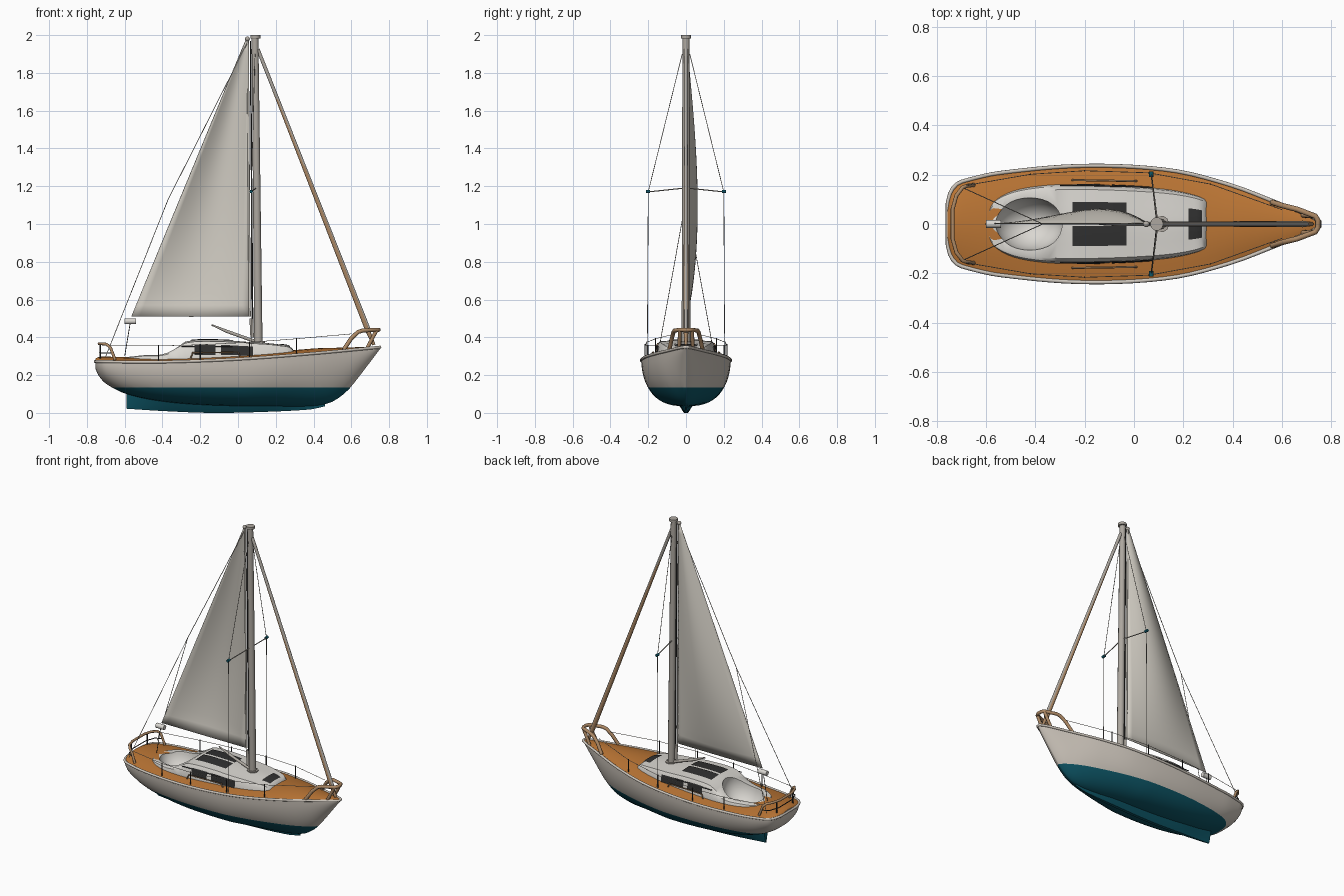
import bpy, bmesh, math
from mathutils import Vector

if "Cube" in bpy.data.objects:
    bpy.data.objects.remove(bpy.data.objects["Cube"])


def mat(name, r, g, b):
    m = bpy.data.materials.new(name)
    m.diffuse_color = (r, g, b, 1)
    m.use_nodes = True
    m.node_tree.nodes["Principled BSDF"].inputs["Base Color"].default_value = m.diffuse_color
    return m


HULL = mat("hull_offwhite", .60, .55, .49)
TEAL = mat("bottom_teal", .004, .09, .13)
DECK = mat("deck_wood", .50, .18, .035)
CABIN = mat("cabin_white", .70, .68, .64)
SAIL = mat("sail_cloth", .62, .59, .53)
GREY = mat("mast_grey", .42, .39, .35)
TAN = mat("rail_tan", .42, .25, .13)
DARK = mat("window_dark", .03, .03, .03)
BODY = [HULL, TEAL, DECK, CABIN]


def interp(table, x):
    """Smooth (Hermite) lookup of y in a table of (x, y)."""
    x = min(max(x, table[0][0]), table[-1][0])
    n = len(table)
    i = max(j for j in range(n - 1) if table[j][0] <= x)

    def slope(j):
        a, b = table[max(j - 1, 0)], table[min(j + 1, n - 1)]
        return (b[1] - a[1]) / (b[0] - a[0])
    (x0, y0), (x1, y1) = table[i], table[i + 1]
    h = x1 - x0
    t = (x - x0) / h
    return ((2*t**3 - 3*t*t + 1) * y0 + (t**3 - 2*t*t + t) * h * slope(i)
            + (3*t*t - 2*t**3) * y1 + (t**3 - t*t) * h * slope(i + 1))


def spaced(a, b, n):
    return [a + (b - a) * (1 - math.cos(math.pi * i / n)) / 2 for i in range(n + 1)]


def make(name, bm, mats):
    me = bpy.data.meshes.new(name)
    bm.to_mesh(me)
    bm.free()
    for m in mats:
        me.materials.append(m)
    ob = bpy.data.objects.new(name, me)
    bpy.context.collection.objects.link(ob)
    return ob


def activate(ob):
    bpy.ops.object.select_all(action='DESELECT')
    ob.select_set(True)
    bpy.context.view_layer.objects.active = ob


def smooth(ob, deg=40):
    activate(ob)
    bpy.ops.object.shade_smooth_by_angle(angle=math.radians(deg))


def loft(rows, closed=True):
    """Skin rows of points; closed rows get end caps."""
    bm = bmesh.new()
    vs = [[bm.verts.new(p) for p in r] for r in rows]
    n = len(rows[0])
    for a, b in zip(vs, vs[1:]):
        for j in range(n if closed else n - 1):
            k = (j + 1) % n
            bm.faces.new((a[j], a[k], b[k], b[j]))
    if closed:
        bm.faces.new(vs[0])
        bm.faces.new(vs[-1])
    bmesh.ops.recalc_face_normals(bm, faces=bm.faces)
    return bm


def rod(name, pts, r, m, radii=None, cyclic=False):
    cu = bpy.data.curves.new(name, 'CURVE')
    cu.dimensions = '3D'
    cu.bevel_depth = r
    cu.bevel_resolution = 3
    cu.use_fill_caps = True
    sp = cu.splines.new('POLY')
    sp.points.add(len(pts) - 1)
    for i, p in enumerate(pts):
        sp.points[i].co = (*p, 1)
        sp.points[i].radius = radii[i] if radii else 1
    sp.use_cyclic_u = cyclic
    sp.use_smooth = True
    cu.materials.append(m)
    ob = bpy.data.objects.new(name, cu)
    bpy.context.collection.objects.link(ob)
    return ob


def flip(pts):
    return [(x, -y, z) for x, y, z in pts]


def both(name, pts, r, m):
    rod(name + "_left", pts, r, m)
    rod(name + "_right", flip(pts), r, m)


# Hull lines: half beam, sheer height and bottom height along x
BEAM = [(-.755, .085), (-.745, .125), (-.72, .16), (-.68, .177), (-.545, .207), (-.2, .236),
        (.146, .218), (.39, .158), (.59, .082), (.715, .032), (.752, .010)]
SHEER = [(-.755, .272), (-.4, .27), (0, .285), (.4, .315), (.752, .348)]
BOTTOM = [(-.755, .235), (-.74, .20), (-.70, .155), (-.59, .10), (-.4, .06), (-.15, .04),
          (.15, .035), (.38, .035), (.49, .055), (.56, .10), (.60, .14), (.752, .338)]

rows = []
for x in spaced(-.755, .752, 56):
    b, d, k = (interp(t, x) for t in (BEAM, SHEER, BOTTOM))
    e = .35 + .4 * min(max((x - .05) / .6, 0), 1)
    side = [(b * (1 - (1 - s) ** 2) ** e, k + (d - k) * s) for s in ((j / 14) ** 2 for j in range(1, 15))]
    camber = .026 * min(1, b / .15)
    top = [(b * c, d + camber * (1 - c * c)) for c in (.75, .5, .25, 0, -.25, -.5, -.75)]
    ring = [(0, k)] + side + top + [(-y, z) for y, z in reversed(side)]
    rows.append([(x, y, z) for y, z in ring])
bm = loft(rows)
bmesh.ops.bisect_plane(bm, geom=bm.verts[:] + bm.edges[:] + bm.faces[:],
                       plane_co=(0, 0, .135), plane_no=(0, 0, 1))
for f in bm.faces:
    c = f.calc_center_median()
    f.material_index = 1 if c.z < .135 else 2 if f.normal.z > .6 else 0
hull = make("hull", bm, BODY)

# Keel fin under the hull, ending in a straight rudder edge
KEEL = [(-.59, .022), (-.4, .010), (-.15, 0), (.1, .004), (.38, .018), (.46, .035)]
rows = []
for x in spaced(-.59, .46, 24):
    z, w = interp(KEEL, x), min(1, .3 + (x + .59) * 3, .15 + (.46 - x) * 3)
    half = [(.010 * w, z), (.016 * w, z + .008), (.035 * w, .038 + z * .5), (.07 * w, .105)]
    rows.append([(x, y, h) for y, h in half + [(-y, h) for y, h in reversed(half)]])
smooth(make("keel", loft(rows), [TEAL]))

# Cabin trunk with low cockpit coaming behind it
CAB_W = [(-.59, .05), (-.57, .09), (-.5, .13), (-.4, .152), (-.27, .161), (-.1, .158),
         (.05, .15), (.15, .14), (.22, .127), (.28, .108), (.31, .085)]
CAB_Z = [(-.59, .295), (-.5, .307), (-.40, .312), (-.33, .345), (-.27, .380), (-.1, .386),
         (.05, .376), (.15, .370), (.22, .362), (.28, .348), (.31, .305)]


def section(x):
    w, t = interp(CAB_W, x), interp(CAB_Z, x)
    h = t - .285
    return [(w, .24), (w, .285), (.955 * w, t - .3 * h), (.87 * w, t - .08 * h),
            (.5 * w, t - .01), (.5 * w * .5, t - .003), (0, t)] if h < .02 else \
           [(w, .24), (w, .285), (.955 * w, t - .3 * h), (.87 * w, t - .08 * h),
            (.5 * w, t - .004), (.25 * w, t - .001), (0, t)]


rows = []
for x in spaced(-.59, .31, 40):
    h = section(x)
    rows.append([(x, y, z) for y, z in h + [(-y, z) for y, z in reversed(h[:-1])]])
bm = loft(rows)
for f in bm.faces:
    f.material_index = 3
cabin = make("cabin", bm, BODY)

# Cockpit well cut through coaming and deck
bm = bmesh.new()
bmesh.ops.create_uvsphere(bm, u_segments=32, v_segments=20, radius=1)
for v in bm.verts:
    v.co = Vector((v.co.x * .14 - .425, v.co.y * .108, v.co.z * .14 + .33))
for f in bm.faces:
    f.material_index = 3
cutter = make("cockpit_cutter", bm, BODY)
cutter.hide_render = True
for ob in (hull, cabin):
    md = ob.modifiers.new("cockpit", 'BOOLEAN')
    md.operation = 'DIFFERENCE'
    md.solver = 'EXACT'
    md.object = cutter
    activate(ob)
    bpy.ops.object.modifier_apply(modifier="cockpit")
    smooth(ob)
bpy.data.objects.remove(cutter)


# Windows and hatches: thin patches following the cabin surface
def patch(name, x0, x1, t0, t1, sides=(1, -1)):
    for s in sides:
        rows = []
        for i in range(9):
            x = x0 + (x1 - x0) * i / 8
            sec, row = section(x), []
            for j in range(7):
                t = t0 + (t1 - t0) * j / 6
                k = min(int(t), 5)
                p = Vector(sec[k]).lerp(Vector(sec[k + 1]), t - k)
                d = Vector(sec[k + 1]) - Vector(sec[k])
                p += Vector((d.y, -d.x)).normalized() * .004
                row.append((x, s * p.x, p.y))
            rows.append(row)
        make(name, loft(rows, False), [DARK])


patch("aft_side_window", -.23, -.12, 1.3, 2.1)
patch("fore_side_window", -.09, .08, 1.3, 2.1)
patch("roof_hatch", -.25, -.03, 3.85, 5.8)
patch("front_window", .22, .275, 4, 6)

# Gunwale and handrails
xs = spaced(-.755, .752, 40)
edge = [(x, interp(BEAM, x), interp(SHEER, x)) for x in xs]
rod("gunwale", edge + flip(reversed(edge)), .008, HULL, cyclic=True)
both("cabin_handrail", [(-.25, .178, .29), (-.24, .178, .318), (0, .174, .322), (.01, .174, .30)], .004, TAN)
both("roof_rail", [(-.3, .157, .352), (-.03, .152, .352)], .003, DARK)

# Bow and stern rails
arch = [(.56, .088, .335), (.60, .075, .395), (.635, .066, .428), (.66, .06, .436), (.735, .032, .44), (.745, .015, .44)]
rod("bow_rail", arch + flip(reversed(arch)), .011, TAN)
both("bow_rail_leg", [(.735, .032, .44), (.685, .036, .345)], .010, TAN)
arch = [(-.65, .158, .28), (-.675, .155, .345), (-.695, .148, .363), (-.72, .115, .366), (-.735, .06, .366)]
rod("stern_rail", arch + flip(reversed(arch)), .008, TAN)
arch = [(-.665, .158, .318), (-.71, .135, .318), (-.732, .07, .318)]
rod("stern_lower_rail", arch + flip(reversed(arch)), .003, DARK)
both("stern_post", [(-.728, .085, .275), (-.728, .085, .365)], .004, DARK)

# Stanchions and lifelines
line = []
for x in (-.685, -.42, -.2, .06, .31, .60):
    y, z = interp(BEAM, x) - .02, interp(SHEER, x)
    line.append((x, y, z + .085))
    if -.6 < x < .5:
        both("stanchion", [(x, y, z), (x, y, z + .09)], .003, DARK)
both("lifeline", line, .0015, GREY)

# Mast, masthead and fittings
rod("mast", [(.108, 0, .36), (.09, 0, 1.99)], .021, GREY, [1.1, .9])
rod("masthead_cap", [(.092, 0, 1.983), (.092, 0, 2.0)], .027, GREY)
rod("mast_foot", [(.108, 0, .355), (.108, 0, .378)], .035, GREY)
rod("mast_track", [(.078, 0, .42), (.066, 0, 1.97)], .004, DARK)
bm = bmesh.new()
bmesh.ops.create_uvsphere(bm, u_segments=14, v_segments=8, radius=.013)
ball = make("halyard_block", bm, [GREY])
ball.location = (.05, 0, 1.98)
smooth(ball)
rod("vang", [(-.14, 0, .466), (-.06, 0, .432), (.10, 0, .375)], .010, GREY, [.4, .9, .9])
rod("boom_end", [(-.60, 0, .485), (-.54, 0, .485)], .016, CABIN)
rod("mast_winch", [(.075, 0, .40), (.07, 0, .50)], .010, GREY)

# Mainsail with a belly to one side
rows = []
for i in range(25):
    v = i / 24
    luff, leech = .062 - .010 * v, -.565 + .607 * v
    rows.append([(luff + (leech - luff) * j / 14,
                  .058 * math.sin(math.pi * j / 14) * math.sin(math.pi * v ** .75),
                  .51 + 1.465 * v) for j in range(15)])
sail = make("mainsail", loft(rows, False), [SAIL])
smooth(sail)
md = sail.modifiers.new("cloth", 'SOLIDIFY')
md.thickness = .004
rod("sail_luff", [r[0] for r in rows], .006, SAIL)

# Furled headsail and wires
rod("furled_headsail", [(.72, 0, .36), (.685, 0, .44), (.11, 0, 1.915)], .012, TAN, [.7, 1.1, .75])
rod("headsail_cover", [(.70, 0, .425), (.105, 0, 1.925)], .0118, GREY, [.8, .85])
rod("backstay", [(.06, 0, 1.98), (-.37, 0, 1.13)], .002, GREY)
both("backstay_leg", [(-.37, 0, 1.13), (-.70, .15, .30)], .0018, GREY)
both("shroud", [(.09, .02, 1.90), (.07, .2, 1.17), (.07, .205, .29)], .0018, GREY)
both("spreader", [(.095, .01, 1.19), (.07, .2, 1.17)], .003, GREY)
both("spreader_tip", [(.07, .19, 1.172), (.07, .212, 1.172)], .009, TEAL)
rod("mainsheet", [(-.57, 0, .48), (-.60, 0, .30)], .002, DARK)
